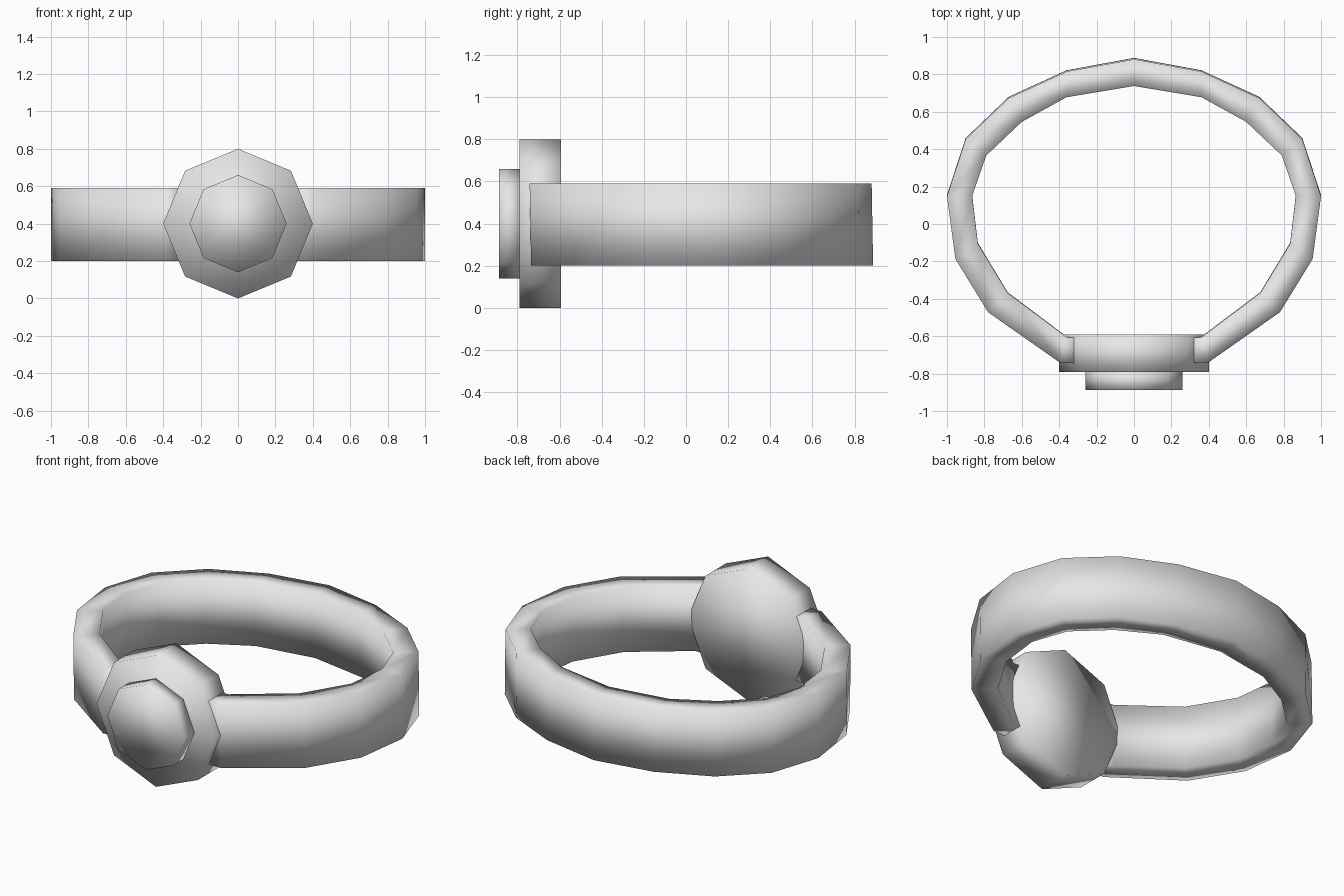
import bpy, bmesh, math

if "Cube" in bpy.data.objects:
    bpy.data.objects.remove(bpy.data.objects["Cube"])

metal = bpy.data.materials.new("grey metal")
metal.diffuse_color = (0.8, 0.8, 0.8, 1)
metal.use_nodes = True
metal.node_tree.nodes["Principled BSDF"].inputs["Base Color"].default_value = metal.diffuse_color


def finish(name, bm):
    bmesh.ops.recalc_face_normals(bm, faces=bm.faces)
    for f in bm.faces:
        f.smooth = True
    mesh = bpy.data.meshes.new(name)
    bm.to_mesh(mesh)
    bm.free()
    mesh.materials.append(metal)
    obj = bpy.data.objects.new(name, mesh)
    bpy.context.collection.objects.link(obj)


def octagon_disc(name, radius, y_front, y_back, z=0.4):
    bm = bmesh.new()
    rings = []
    for y in (y_front, y_back):
        rings.append([bm.verts.new((radius * math.sin(i * math.pi / 4), y,
                                    z + radius * math.cos(i * math.pi / 4)))
                      for i in range(8)])
        bm.faces.new(rings[-1])
    for i in range(8):
        j = (i + 1) % 8
        bm.faces.new((rings[0][i], rings[0][j], rings[1][j], rings[1][i]))
    finish(name, bm)


# Finger band: half outline from the back centre to the front end
outer = [(0, .888), (.36, .822), (.67, .68), (.90, .46), (1, .155),
         (.955, -.18), (.78, -.465), (.395, -.735), (.31, -.735)]
inner = [(0, .742), (.36, .682), (.60, .55), (.79, .37), (.865, .155),
         (.835, -.10), (.675, -.365), (.36, -.602), (.31, -.602)]


def mirrored(side):
    return [(-x, y) for x, y in side[:0:-1]] + side


bm = bmesh.new()
sections = []
for (ox, oy), (ix, iy) in zip(mirrored(outer), mirrored(inner)):
    # the top edge leans very slightly towards the front
    sections.append([bm.verts.new(p) for p in (
        (ox, oy, .2), (ox, oy - .007, .59), (ix, iy - .004, .59), (ix, iy, .2))])
for a, b in zip(sections, sections[1:]):
    for i in range(4):
        j = (i + 1) % 4
        bm.faces.new((a[i], a[j], b[j], b[i]))
bm.faces.new(sections[0])
bm.faces.new(sections[-1])
finish("band", bm)

# Setting plate and raised stone at the front
octagon_disc("setting", 0.4, -0.79, -0.592)
octagon_disc("stone", 0.26, -0.887, -0.785)
